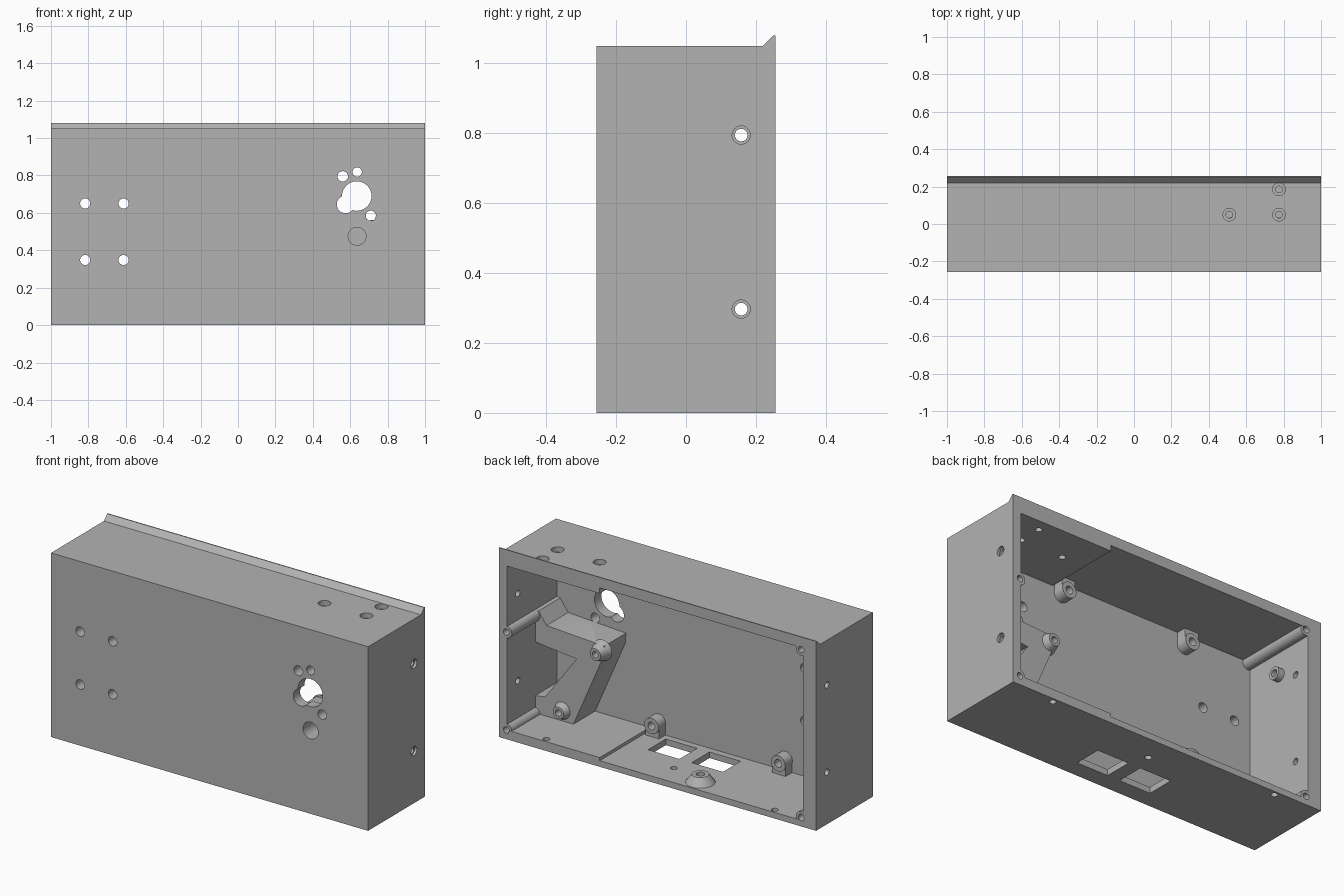
import bpy, bmesh, math
from mathutils import Vector, Matrix

if "Cube" in bpy.data.objects:
    bpy.data.objects.remove(bpy.data.objects["Cube"])

grey = bpy.data.materials.new("plain_grey")
grey.use_nodes = True
colour = (0.45, 0.45, 0.45, 1)
grey.diffuse_color = colour
grey.node_tree.nodes["Principled BSDF"].inputs["Base Color"].default_value = colour


def make(name, bm):
    bmesh.ops.recalc_face_normals(bm, faces=bm.faces)
    mesh = bpy.data.meshes.new(name)
    bm.to_mesh(mesh)
    bm.free()
    mesh.materials.append(grey)
    ob = bpy.data.objects.new(name, mesh)
    bpy.context.collection.objects.link(ob)
    return ob


def box(name, x, y, z):
    bm = bmesh.new()
    bmesh.ops.create_cube(bm, size=1)
    for v in bm.verts:
        v.co = [a + (b - a) * (c + 0.5) for (a, b), c in zip((x, y, z), v.co)]
    return make(name, bm)


def rod(name, start, end, r1, r2=None, sides=32):
    """Cylinder or cone between two points."""
    a, b = Vector(start), Vector(end)
    turn = (b - a).to_track_quat('Z', 'Y').to_matrix().to_4x4()
    bm = bmesh.new()
    bmesh.ops.create_cone(bm, cap_ends=True, segments=sides, radius1=r1,
                          radius2=r1 if r2 is None else r2, depth=(b - a).length,
                          matrix=Matrix.Translation((a + b) / 2) @ turn)
    return make(name, bm)


def prism(name, points, place, step):
    """Extrude a flat outline along step."""
    bm = bmesh.new()
    face = bm.faces.new([bm.verts.new(place(*p)) for p in points])
    new = bmesh.ops.extrude_face_region(bm, geom=[face])["geom"]
    bmesh.ops.translate(bm, vec=step, verts=[g for g in new if isinstance(g, bmesh.types.BMVert)])
    return make(name, bm)


def combine(tool, operation):
    mod = shell.modifiers.new(tool.name, 'BOOLEAN')
    mod.operation, mod.solver, mod.object = operation, 'EXACT', tool
    bpy.context.view_layer.objects.active = shell
    bpy.ops.object.modifier_apply(modifier=mod.name)
    bpy.data.objects.remove(tool)


def add(tool):
    combine(tool, 'UNION')


def cut(tool):
    combine(tool, 'DIFFERENCE')


BACK, INNER = 0.256, -0.195

# Outer case with the slanted lip along the top back edge
shell = prism("enclosure_shell",
              [(-BACK, 0), (BACK, 0), (BACK, 1.08), (0.25, 1.08), (0.22, 1.05), (-BACK, 1.05)],
              lambda y, z: (-1, y, z), (2, 0, 0))

# Open cavity: thick walls at one end, thinner elsewhere
cut(box("cavity", (-0.917, 0.95), (INNER, 0.4), (0.053, 0.988)))
cut(box("wide_cavity", (-0.917, 0.365), (INNER, 0.4), (0.035, 1.02)))

# Thick bracket against one side wall
add(prism("bracket",
          [(0.97, 0.64), (0.93, 0.64), (0.88, 0.57), (0.515, 0.55), (0.52, 0.49),
           (0.72, 0.03), (0.97, 0.03), (0.97, 0.15), (0.89, 0.16), (0.69, 0.43), (0.97, 0.46)],
          lambda x, z: (x, -0.21, z), (0, 0.21, 0)))

# Flared bosses on the bracket
for x, z in ((0.547, 0.507), (0.78, 0.112)):
    add(rod("bracket_boss", (x, -0.03, z), (x, 0.037, z), 0.06, 0.034))
    cut(rod("bracket_boss_hole", (x, -0.04, z), (x, 0.1, z), 0.018))

# Long screw posts for the back cover
for x, z in ((0.955, 0.61), (0.955, 0.052), (-0.905, 1.008), (-0.905, 0.05)):
    add(rod("cover_post", (x, -0.21, z), (x, 0.254, z), 0.034))
    cut(rod("cover_post_hole", (x, 0.0, z), (x, 0.4, z), 0.018))

# Board standoffs tied to the floor and ceiling
for x in (0.31, -0.49):
    for z, edge in ((0.1, 0.02), (0.955, 1.035)):
        add(box("standoff_web", (x - 0.043, x + 0.043), (-0.21, -0.137), sorted((z, edge))))
        add(rod("standoff", (x, -0.21, z), (x, -0.13, z), 0.045))
        cut(rod("standoff_hole", (x, -0.18, z), (x, 0, z), 0.022))

# Conical foot on the floor and small boss on the side wall
add(rod("floor_cone", (-0.21, 0.17, 0.025), (-0.21, 0.17, 0.08), 0.085, 0.045))
cut(rod("floor_cone_hole", (-0.21, 0.17, 0.04), (-0.21, 0.17, 0.2), 0.022))
add(rod("side_boss", (-0.95, 0.036, 0.845), (-0.88, 0.036, 0.845), 0.036))
cut(rod("side_boss_hole", (-0.93, 0.036, 0.845), (-0.8, 0.036, 0.845), 0.02))

# Front holes: four mounting holes, the merged opening and its neighbours
front = [(x, z, 0.027) for x in (-0.817, -0.612) for z in (0.348, 0.65)]
front += [(0.635, 0.69, 0.079), (0.575, 0.645, 0.047), (0.56, 0.795, 0.028),
          (0.637, 0.818, 0.025), (0.71, 0.585, 0.027)]
for x, z, r in front:
    cut(rod("front_hole", (x, -0.4, z), (x, -0.18, z), r))
cut(rod("blind_hole", (0.637, -0.4, 0.475), (0.637, -0.06, 0.475), 0.048))

# Side holes through both ends, countersunk on one
for z in (0.297, 0.795):
    cut(rod("side_hole", (-1.2, 0.158, z), (1.2, 0.158, z), 0.018))
    cut(rod("side_countersink", (0.985, 0.158, z), (1.1, 0.158, z), 0.026))

# Counterbored holes in the top
for x, y in ((0.51, 0.05), (0.775, 0.05), (0.775, 0.185)):
    cut(rod("top_hole", (x, y, 0.9), (x, y, 1.2), 0.018))
    cut(rod("top_counterbore", (x, y, 1.02), (x, y, 1.2), 0.034))

# Floor holes and two socket openings
for x, y in ((0.72, 0.228), (0, 0.11), (-0.72, 0.228)):
    cut(rod("floor_hole", (x, y, -0.1), (x, y, 0.1), 0.018))
for x in (0.04, -0.235):
    cut(box("socket_opening", (x, x + 0.197), (-0.157, 0.003), (-0.1, 0.07)))

# Smooth round walls, sharp corners
bpy.ops.object.select_all(action='DESELECT')
shell.select_set(True)
bpy.context.view_layer.objects.active = shell
bpy.ops.object.shade_smooth_by_angle(angle=math.radians(30))
